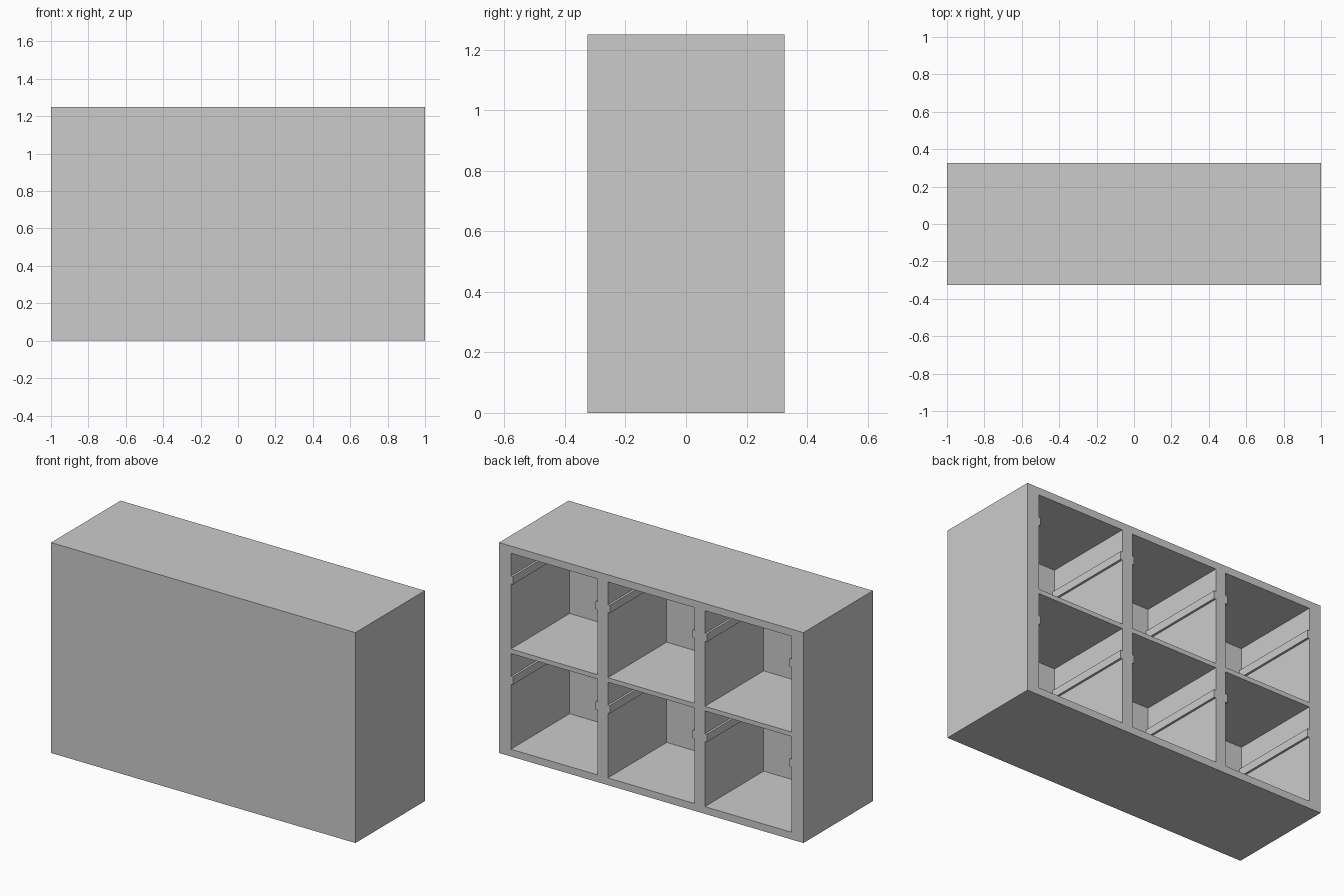
import bpy

if "Cube" in bpy.data.objects:
    bpy.data.objects.remove(bpy.data.objects["Cube"])

W, D, H = 2.0, 0.652, 1.25        # overall size
SIDE, DIV = 0.077, 0.067          # outer sides, dividers
CAP, SHELF = 0.043, 0.027         # top/bottom boards, middle shelf
FRONT = 0.10                      # closed front thickness
CW = (W - 2 * SIDE - 2 * DIV) / 3
CH = (H - 2 * CAP - SHELF) / 2


def box(name, lo, hi):
    bpy.ops.mesh.primitive_cube_add(size=1, location=[(a + b) / 2 for a, b in zip(lo, hi)])
    ob = bpy.context.object
    ob.name = name
    ob.scale = [b - a for a, b in zip(lo, hi)]
    bpy.ops.object.transform_apply(location=False, rotation=False, scale=True)
    return ob


# Solid cabinet body
body = box("cabinet_body", (-W / 2, -D / 2, 0), (W / 2, D / 2, H))

y0, y1 = -D / 2 + FRONT, D / 2
for c in range(3):
    x0 = -W / 2 + SIDE + c * (CW + DIV)
    x1 = x0 + CW
    for r in range(2):
        z0 = CAP + r * (CH + SHELF)
        z1 = z0 + CH

        # Compartment opening at the back
        cut = box("compartment_cutter", (x0, y0, z0), (x1, y1 + 0.1, z1))
        mod = body.modifiers.new("compartment", 'BOOLEAN')
        mod.operation = 'DIFFERENCE'
        mod.solver = 'EXACT'
        mod.object = cut
        bpy.context.view_layer.objects.active = body
        bpy.ops.object.modifier_apply(modifier=mod.name)
        bpy.data.objects.remove(cut)

        # Runner rails on both walls
        for name, a, b in (("left_rail", x0, x0 + 0.013), ("right_rail", x1 - 0.013, x1)):
            box(name, (a, y0, z1 - 0.182), (b, y1, z1 - 0.135))
